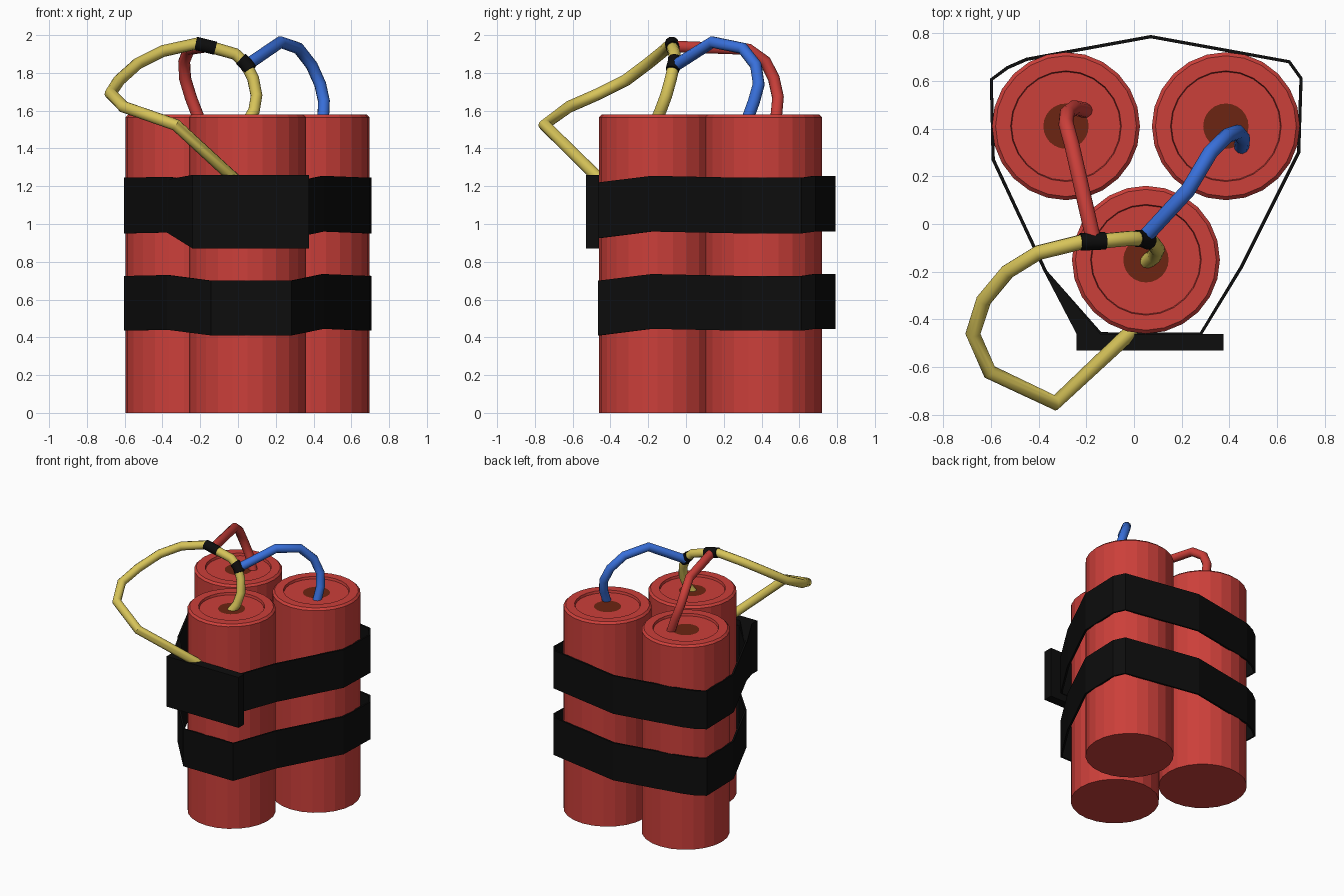
import bpy, bmesh, math

if "Cube" in bpy.data.objects:
    bpy.data.objects.remove(bpy.data.objects["Cube"])


def material(name, rgb):
    m = bpy.data.materials.new(name)
    m.diffuse_color = (*rgb, 1)
    m.use_nodes = True
    m.node_tree.nodes["Principled BSDF"].inputs["Base Color"].default_value = m.diffuse_color
    return m


RED = material("red", (0.60, 0.05, 0.042))
BROWN = material("dark_brown", (0.15, 0.018, 0.006))
BLACK = material("black", (0.004, 0.004, 0.004))
YELLOW = material("yellow", (0.68, 0.55, 0.10))
BLUE = material("blue", (0.04, 0.16, 0.70))


def finish(name, bm, *mats):
    bmesh.ops.recalc_face_normals(bm, faces=bm.faces)
    me = bpy.data.meshes.new(name)
    bm.to_mesh(me)
    bm.free()
    for m in mats:
        me.materials.append(m)
    ob = bpy.data.objects.new(name, me)
    bpy.context.collection.objects.link(ob)
    return ob


# Stick: turned profile with bevelled rim, shallow recess and brown centre
def stick(name, cx, cy, sides=24):
    profile = [(0.31, 0), (0.31, 1.565), (0.295, 1.58), (0.232, 1.58),
               (0.228, 1.562), (0.095, 1.562)]
    bm = bmesh.new()
    rings = [[bm.verts.new((cx + r * math.cos(2 * math.pi * i / sides),
                            cy + r * math.sin(2 * math.pi * i / sides), z))
              for i in range(sides)] for r, z in profile]
    for a, b in zip(rings, rings[1:]):
        for i in range(sides):
            j = (i + 1) % sides
            bm.faces.new((a[i], a[j], b[j], b[i]))
    bm.faces.new(rings[0][::-1])
    bm.faces.new(rings[-1]).material_index = 1
    finish(name, bm, RED, BROWN)


stick("stick_back_left", -0.285, 0.41)
stick("stick_back_right", 0.385, 0.41)
stick("stick_front", 0.05, -0.15)

# Tape bands: closed outline (x, y, height offset) with thickness
OUTLINE = [(-0.14, -0.46, -0.03), (0.28, -0.46, -0.03), (0.45, -0.18, 0.005),
           (0.69, 0.30, -0.005), (0.70, 0.61, -0.005), (0.65, 0.68, 0.005),
           (0.07, 0.785, 0.005), (-0.45, 0.69, 0.005), (-0.53, 0.655, 0),
           (-0.598, 0.605, -0.005), (-0.59, 0.27, -0.005), (-0.37, -0.20, 0)]


def band(name, z0, z1):
    bm = bmesh.new()
    lo = [bm.verts.new((x, y, z0 + d)) for x, y, d in OUTLINE]
    hi = [bm.verts.new((x, y, z1 + d)) for x, y, d in OUTLINE]
    n = len(lo)
    for i in range(n):
        j = (i + 1) % n
        bm.faces.new((lo[i], lo[j], hi[j], hi[i]))
    ob = finish(name, bm, BLACK)
    mod = ob.modifiers.new("thickness", "SOLIDIFY")
    mod.thickness = 0.014
    mod.offset = 0


band("lower_band", 0.44, 0.73)
band("upper_band", 0.955, 1.25)


# Front tape block and the wedge that joins it to the upper band
def hull(name, points):
    bm = bmesh.new()
    for p in points:
        bm.verts.new(p)
    bmesh.ops.convex_hull(bm, input=bm.verts)
    finish(name, bm, BLACK)


hull("tape_block", [(x, y, z) for x in (-0.24, 0.375)
                    for y in (-0.53, -0.46) for z in (0.87, 1.26)])
hull("tape_wedge", [(-0.377, -0.20, 0.955), (-0.377, -0.20, 1.235),
                    (-0.363, -0.20, 0.955), (-0.363, -0.20, 1.235)]
     + [(x, -0.462, z) for x in (-0.24, -0.14) for z in (0.87, 1.26)])


# Wires: round tubes along short paths
def wire(name, points, mat, radius=0.032):
    cu = bpy.data.curves.new(name + "_path", "CURVE")
    cu.dimensions = "3D"
    cu.bevel_depth = radius
    cu.bevel_resolution = 3
    cu.use_fill_caps = True
    sp = cu.splines.new("POLY")
    sp.points.add(len(points) - 1)
    for p, co in zip(sp.points, points):
        p.co = (*co, 1)
    tmp = bpy.data.objects.new(name + "_tmp", cu)
    bpy.context.collection.objects.link(tmp)
    me = bpy.data.meshes.new_from_object(
        tmp.evaluated_get(bpy.context.evaluated_depsgraph_get()))
    bpy.data.objects.remove(tmp)
    me.materials.clear()
    me.materials.append(mat)
    ob = bpy.data.objects.new(name, me)
    bpy.context.collection.objects.link(ob)
    bpy.ops.object.select_all(action="DESELECT")
    ob.select_set(True)
    bpy.context.view_layer.objects.active = ob
    bpy.ops.object.shade_smooth_by_angle(angle=math.radians(50))


wire("yellow_wire", [
    (0.05, -0.16, 1.54), (0.085, -0.135, 1.60), (0.098, -0.105, 1.68),
    (0.08, -0.08, 1.77), (0.04, -0.062, 1.85), (-0.015, -0.06, 1.90),
    (-0.12, -0.07, 1.93), (-0.22, -0.075, 1.955), (-0.40, -0.12, 1.915),
    (-0.53, -0.20, 1.85), (-0.63, -0.32, 1.76), (-0.675, -0.46, 1.69),
    (-0.605, -0.62, 1.62), (-0.33, -0.75, 1.525), (-0.01, -0.45, 1.23)], YELLOW)
wire("blue_wire", [
    (0.045, -0.055, 1.84), (0.225, 0.14, 1.963), (0.32, 0.30, 1.93),
    (0.39, 0.37, 1.84), (0.435, 0.385, 1.74), (0.455, 0.36, 1.65),
    (0.45, 0.32, 1.54)], BLUE)
wire("red_wire", [
    (-0.17, -0.065, 1.94), (-0.26, 0.33, 1.925), (-0.285, 0.42, 1.86),
    (-0.28, 0.465, 1.77), (-0.25, 0.487, 1.67), (-0.20, 0.475, 1.54)], RED)

# Tape wraps at the two wire joints
wire("left_joint_tape", [(-0.225, -0.075, 1.957), (-0.12, -0.07, 1.931)], BLACK, 0.037)
wire("right_joint_tape", [(0.065, -0.072, 1.815), (0.04, -0.062, 1.85),
                          (0.015, -0.061, 1.874)], BLACK, 0.037)
